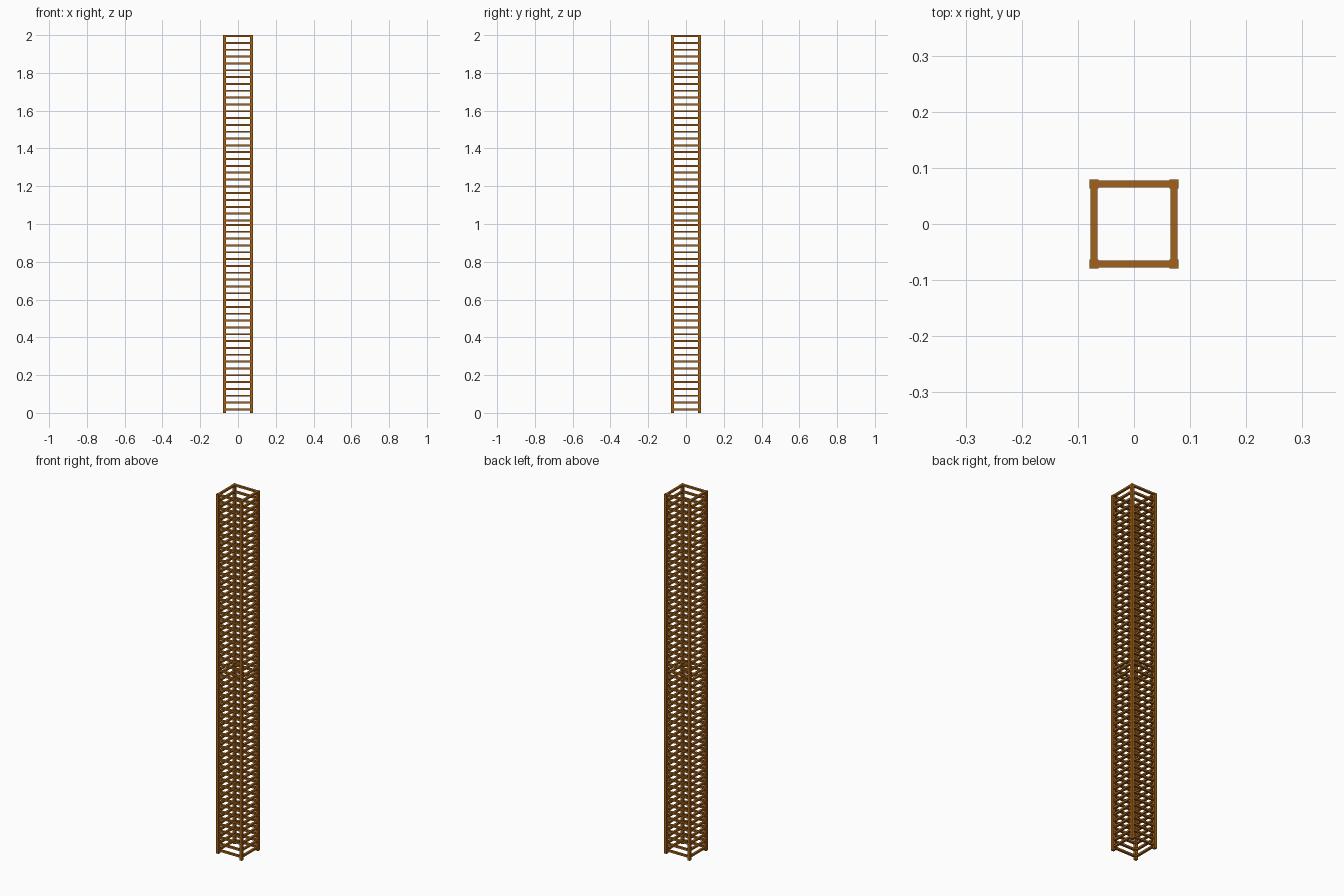
import bpy, bmesh
from mathutils import Matrix, Vector

if "Cube" in bpy.data.objects:
    bpy.data.objects.remove(bpy.data.objects["Cube"])

mat = bpy.data.materials.new("brown_metal")
mat.diffuse_color = (0.36, 0.12, 0.01, 1)
mat.use_nodes = True
mat.node_tree.nodes["Principled BSDF"].inputs["Base Color"].default_value = mat.diffuse_color

R = 0.0715       # post centre offset
POST = 0.016     # post width
RUNG_W, RUNG_H = 0.0125, 0.010
RUNGS = 28       # rungs per one-unit section
FIRST, LAST = 0.0185, 0.995


def add_box(bm, center, size):
    m = Matrix.Translation(Vector(center)) @ Matrix.Diagonal((*size, 1))
    bmesh.ops.create_cube(bm, size=1, matrix=m)


def finish(bm, name):
    me = bpy.data.meshes.new(name)
    bm.to_mesh(me)
    bm.free()
    me.materials.append(mat)
    bpy.context.collection.objects.link(bpy.data.objects.new(name, me))


# two stacked ladder sections
for s, section in enumerate(("lower", "upper")):
    # corner posts
    bm = bmesh.new()
    for sx in (-1, 1):
        for sy in (-1, 1):
            add_box(bm, (sx * R, sy * R, s + 0.5), (POST, POST, 1))
    finish(bm, section + "_posts")

    # rungs on all four sides
    bm = bmesh.new()
    length = 2 * R - POST
    for i in range(RUNGS):
        z = s + FIRST + (LAST - FIRST) * i / (RUNGS - 1)
        for side in (-1, 1):
            add_box(bm, (0, side * R, z), (length, RUNG_W, RUNG_H))
            add_box(bm, (side * R, 0, z), (RUNG_W, length, RUNG_H))
    finish(bm, section + "_rungs")
